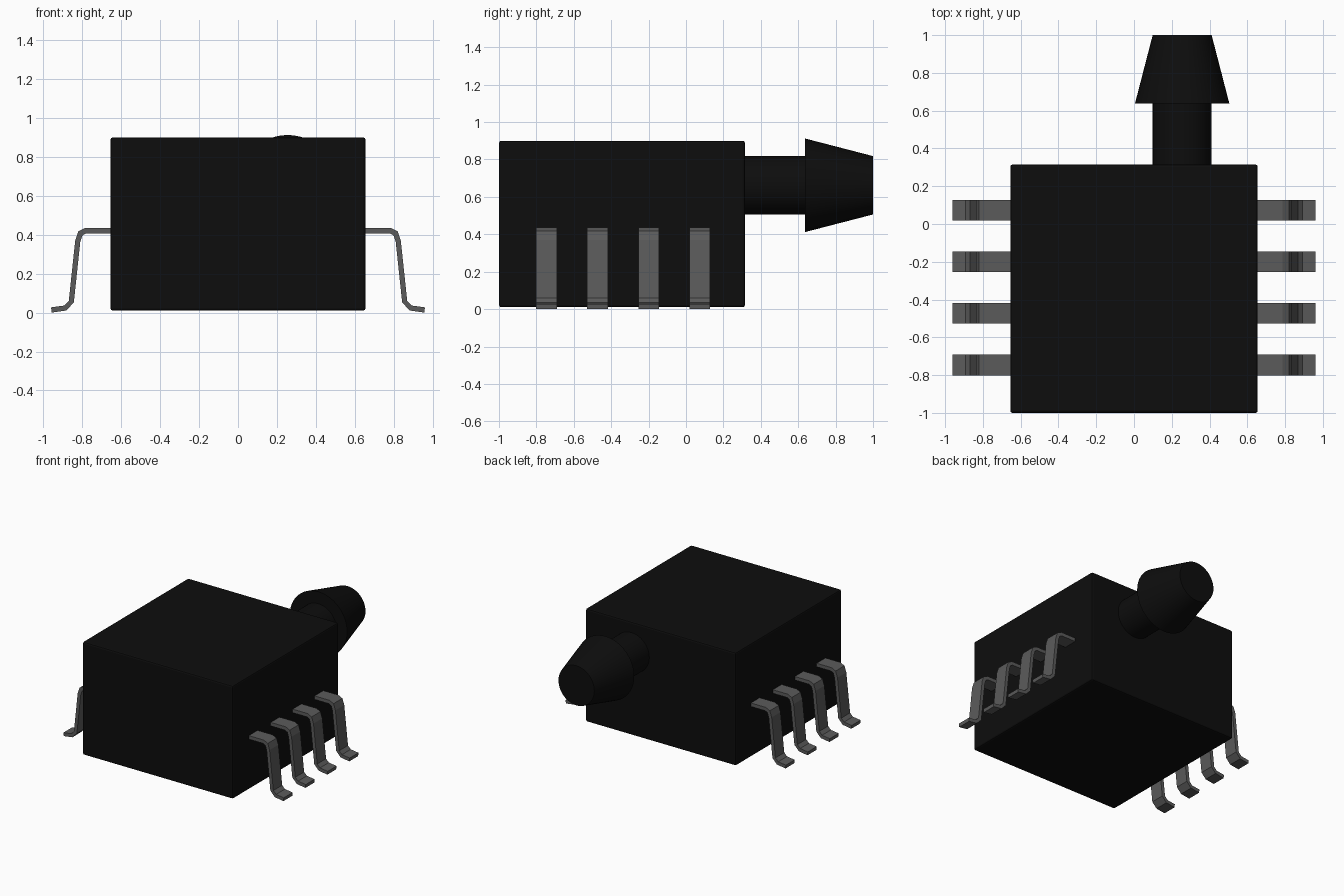
import bpy, bmesh, math
from mathutils import Matrix

cube = bpy.data.objects.get("Cube")
if cube:
    bpy.data.objects.remove(cube, do_unlink=True)


def material(name, value):
    m = bpy.data.materials.new(name)
    m.use_nodes = True
    colour = (value, value, value, 1)
    m.diffuse_color = colour
    m.node_tree.nodes["Principled BSDF"].inputs["Base Color"].default_value = colour
    return m


black = material("black plastic", 0.004)
grey = material("grey metal", 0.105)


def finish(name, bm, mat):
    bmesh.ops.recalc_face_normals(bm, faces=bm.faces)
    mesh = bpy.data.meshes.new(name)
    bm.to_mesh(mesh)
    bm.free()
    mesh.materials.append(mat)
    obj = bpy.data.objects.new(name, mesh)
    bpy.context.collection.objects.link(obj)
    return obj


# Housing: box with slightly broken edges
bm = bmesh.new()
bmesh.ops.create_cube(bm, size=1)
bmesh.ops.scale(bm, vec=(1.31, 1.315, 0.89), verts=bm.verts)
bmesh.ops.translate(bm, vec=(0, -0.3425, 0.455), verts=bm.verts)
housing = finish("housing", bm, black)
bevel = housing.modifiers.new("edge", 'BEVEL')
bevel.width = 0.012
bevel.segments = 2

# Barbed port: profile of (radius, y) turned about the y axis
profile = [(0, 0.30), (0.156, 0.30), (0.156, 0.637), (0.25, 0.637), (0.156, 1.0), (0, 1.0)]
bm = bmesh.new()
verts = [bm.verts.new((r, y, 0)) for r, y in profile]
edges = [bm.edges.new(pair) for pair in zip(verts, verts[1:])]
bmesh.ops.spin(bm, geom=verts + edges, cent=(0, 0, 0), axis=(0, 1, 0),
               angle=math.tau, steps=48)
bmesh.ops.remove_doubles(bm, verts=bm.verts, dist=0.0001)
bmesh.ops.translate(bm, vec=(0.255, 0, 0.662), verts=bm.verts)
port = finish("barbed_port", bm, black)
bpy.context.view_layer.objects.active = port
port.select_set(True)
bpy.ops.object.shade_smooth_by_angle(angle=math.radians(30))
port.select_set(False)

# Gull-wing leads: bent strip outline in x and z, extruded along y
upper = [(0.64, 0.435), (0.785, 0.435), (0.82, 0.418), (0.836, 0.37),
         (0.869, 0.06), (0.893, 0.036), (0.96, 0.027)]
lower = [(0.957, 0), (0.882, 0.011), (0.843, 0.052), (0.81, 0.363),
         (0.799, 0.396), (0.78, 0.407), (0.64, 0.407)]
width = 0.11
for side, label in ((1, "left"), (-1, "right")):
    for i in range(4):
        bm = bmesh.new()
        y = 0.073 - 0.273 * i - width / 2
        face = bm.faces.new([bm.verts.new((side * x, y, z)) for x, z in upper + lower])
        sweep = bmesh.ops.extrude_face_region(bm, geom=[face])
        moved = [v for v in sweep["geom"] if isinstance(v, bmesh.types.BMVert)]
        bmesh.ops.translate(bm, vec=(0, width, 0), verts=moved)
        finish(f"{label}_lead_{i + 1}", bm, grey)
